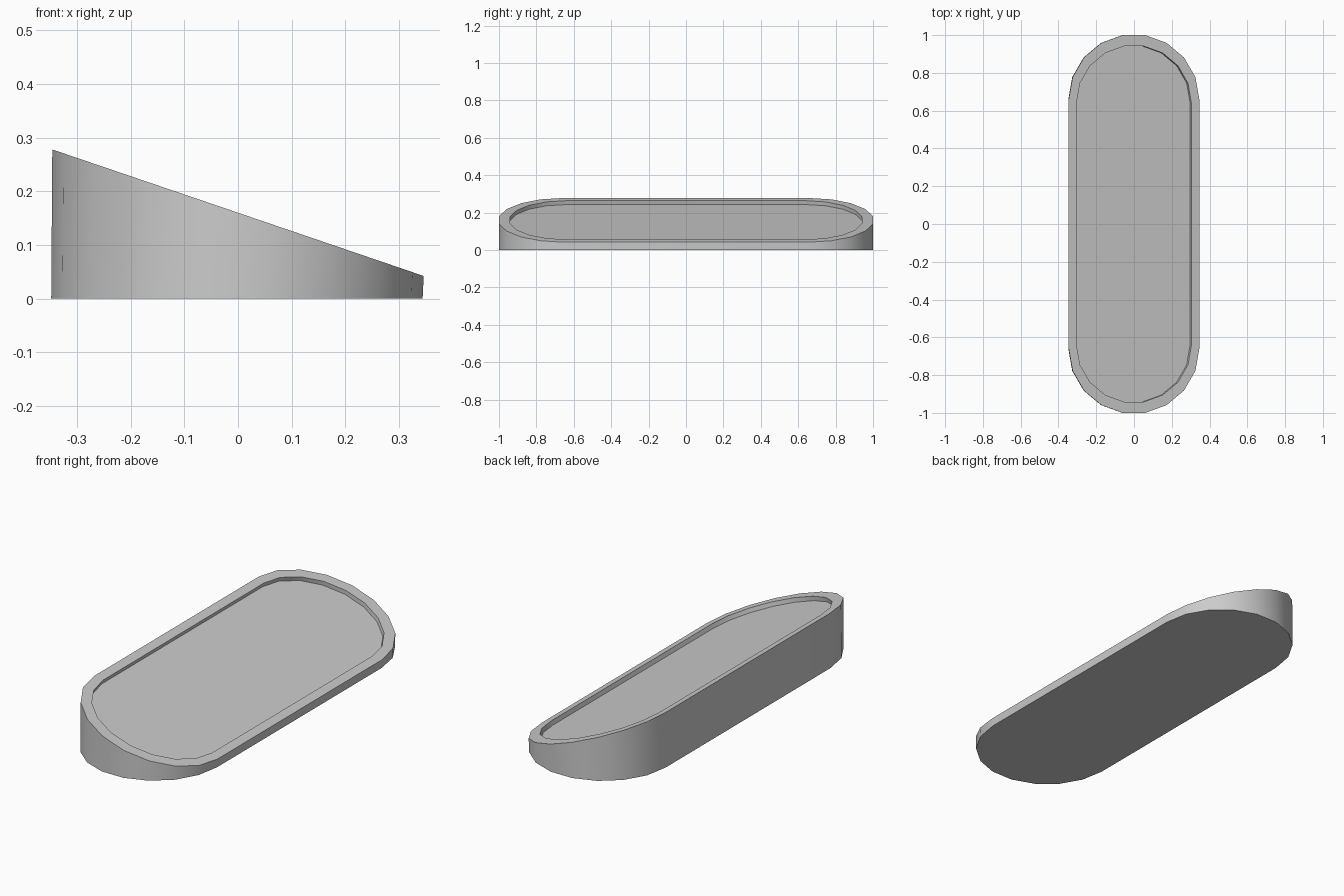
import bpy, bmesh
from math import sin, cos, pi, atan2

if "Cube" in bpy.data.objects:
    bpy.data.objects.remove(bpy.data.objects["Cube"])

SLOPE = (0.278 - 0.042) / 0.693      # fall of the top face along x
TILT = atan2(SLOPE, 1)
DEPTH = 0.022                        # recess depth, square to the slope


def outline(radius, straight):
    """Stadium outline along y with 20-degree steps round each end."""
    half = [(radius * cos(i * pi / 9), straight + radius * sin(i * pi / 9)) for i in range(10)]
    return half + [(-x, -y) for x, y in half]


def top_z(x):
    return 0.16 - SLOPE * x


bm = bmesh.new()


def ring(points):
    return [bm.verts.new(p) for p in points]


outer = outline(0.346, 0.659)
inner = outline(0.304, 0.642)

# base, sloped rim, recess edge and recess floor
rings = [
    ring((x - 0.002, y, 0) for x, y in outer),
    ring((x, y, top_z(x)) for x, y in outer),
    ring((x, y, top_z(x)) for x, y in inner),
    ring((x - DEPTH * sin(TILT), y, top_z(x) - DEPTH * cos(TILT)) for x, y in inner),
]
for a, b in zip(rings, rings[1:]):
    n = len(a)
    for i in range(n):
        j = (i + 1) % n
        bm.faces.new((a[i], a[j], b[j], b[i]))
bm.faces.new(rings[0][::-1])
bm.faces.new(rings[-1])
bmesh.ops.recalc_face_normals(bm, faces=bm.faces)

mesh = bpy.data.meshes.new("sloped_tray")
bm.to_mesh(mesh)
bm.free()
tray = bpy.data.objects.new("sloped_tray", mesh)
bpy.context.collection.objects.link(tray)

# smooth round ends, crisp rim
bpy.context.view_layer.objects.active = tray
tray.select_set(True)
bpy.ops.object.shade_smooth_by_angle(angle=pi / 6)
